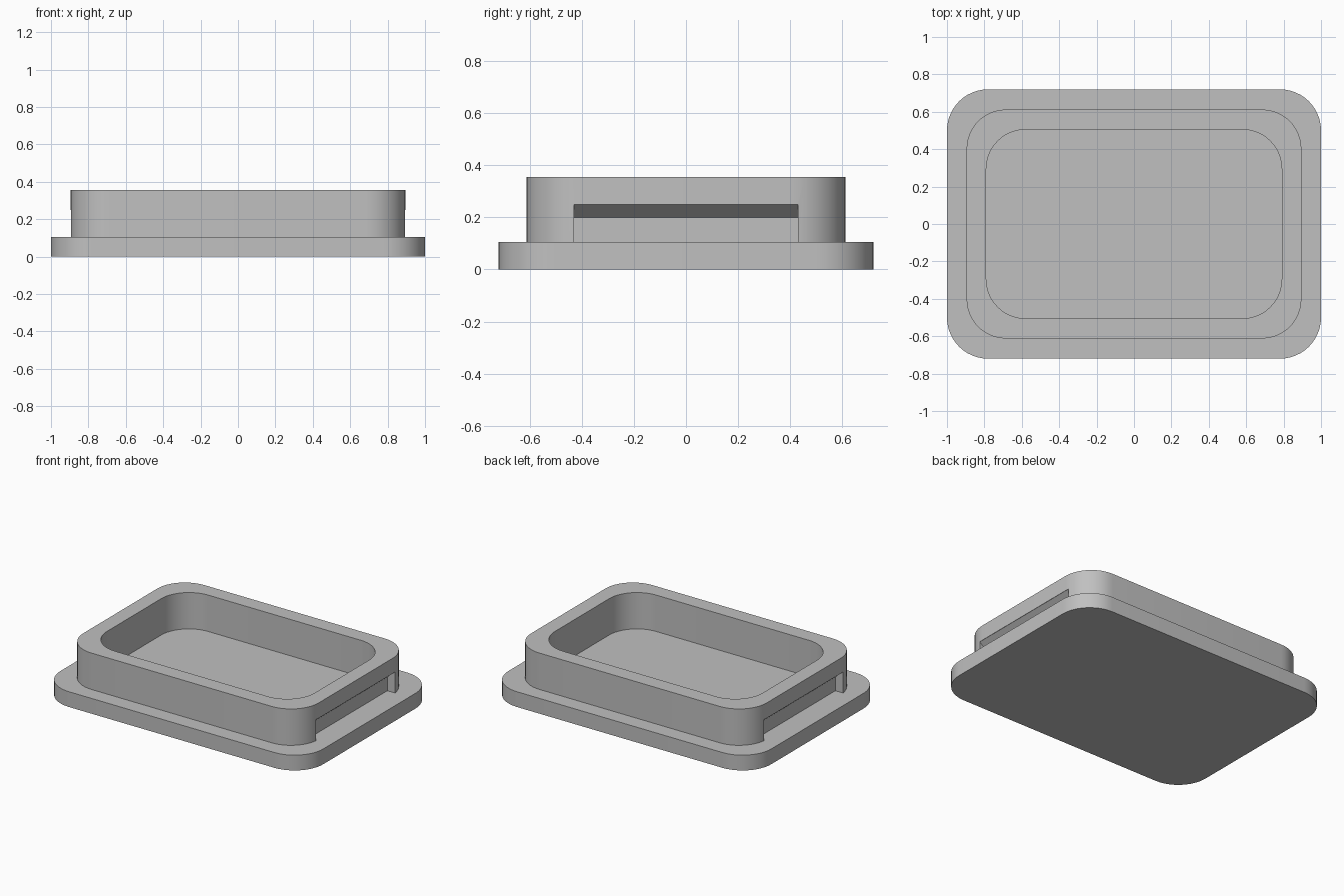
import bpy
import bmesh
from math import sin, cos, pi

cube = bpy.data.objects.get("Cube")
if cube:
    bpy.data.objects.remove(cube, do_unlink=True)

# Material
grey = bpy.data.materials.new("plain grey")
grey.use_nodes = True
colour = (0.53, 0.53, 0.53, 1)
grey.diffuse_color = colour
grey.node_tree.nodes["Principled BSDF"].inputs["Base Color"].default_value = colour

BASE_TOP, RIM_TOP = 0.105, 0.355
SINK = 0.03  # how far the rim is set into the base


def rounded_rect(hx, hy, r, steps=12):
    """Outline of a rectangle with round corners, counter-clockwise."""
    points = []
    for k, (sx, sy) in enumerate([(1, 1), (-1, 1), (-1, -1), (1, -1)]):
        for i in range(steps + 1):
            a = pi / 2 * (k + i / steps)
            points.append((sx * (hx - r) + r * cos(a), sy * (hy - r) + r * sin(a)))
    return points


def make_object(name, bm):
    bmesh.ops.recalc_face_normals(bm, faces=bm.faces)
    mesh = bpy.data.meshes.new(name)
    bm.to_mesh(mesh)
    bm.free()
    mesh.materials.append(grey)
    obj = bpy.data.objects.new(name, mesh)
    bpy.context.collection.objects.link(obj)
    return obj


def ring(bm, outline, z):
    return [bm.verts.new((x, y, z)) for x, y in outline]


def bridge(bm, a, b):
    for i in range(len(a)):
        j = (i + 1) % len(a)
        bm.faces.new((a[i], a[j], b[j], b[i]))


# Base plate
bm = bmesh.new()
outline = rounded_rect(1.0, 0.72, 0.22)
low, high = ring(bm, outline, 0), ring(bm, outline, BASE_TOP)
bridge(bm, low, high)
bm.faces.new(low)
bm.faces.new(high)
base = make_object("base_plate", bm)

# Raised rim: four loops bridged into a closed frame
bm = bmesh.new()
outer = rounded_rect(0.895, 0.612, 0.21)
inner = rounded_rect(0.79, 0.505, 0.21)
bottom = BASE_TOP - SINK
loops = [ring(bm, outer, bottom), ring(bm, outer, RIM_TOP),
         ring(bm, inner, RIM_TOP), ring(bm, inner, bottom)]
for i in range(4):
    bridge(bm, loops[i], loops[(i + 1) % 4])
rim = make_object("raised_rim", bm)

# Finger slots at both ends, with a sloped upper face
for side, name in ((1, "left_slot_cutter"), (-1, "right_slot_cutter")):
    bm = bmesh.new()
    profile = [(0.835, BASE_TOP), (0.95, BASE_TOP), (0.95, 0.25), (0.893, 0.25), (0.835, 0.2)]
    ends = [[bm.verts.new((side * x, y, z)) for x, z in profile] for y in (-0.43, 0.43)]
    bridge(bm, *ends)
    for end in ends:
        bm.faces.new(end)
    cutter = make_object(name, bm)
    cutter.hide_render = True
    cutter.hide_set(True)
    cut = rim.modifiers.new(name, "BOOLEAN")
    cut.operation = "DIFFERENCE"
    cut.solver = "EXACT"
    cut.object = cutter
    bpy.context.view_layer.objects.active = rim
    bpy.ops.object.modifier_apply(modifier=name)
    bpy.data.objects.remove(cutter, do_unlink=True)

# Smooth corners, sharp edges
for obj in (base, rim):
    bpy.ops.object.select_all(action="DESELECT")
    obj.select_set(True)
    bpy.context.view_layer.objects.active = obj
    bpy.ops.object.shade_smooth_by_angle(angle=pi / 6)
